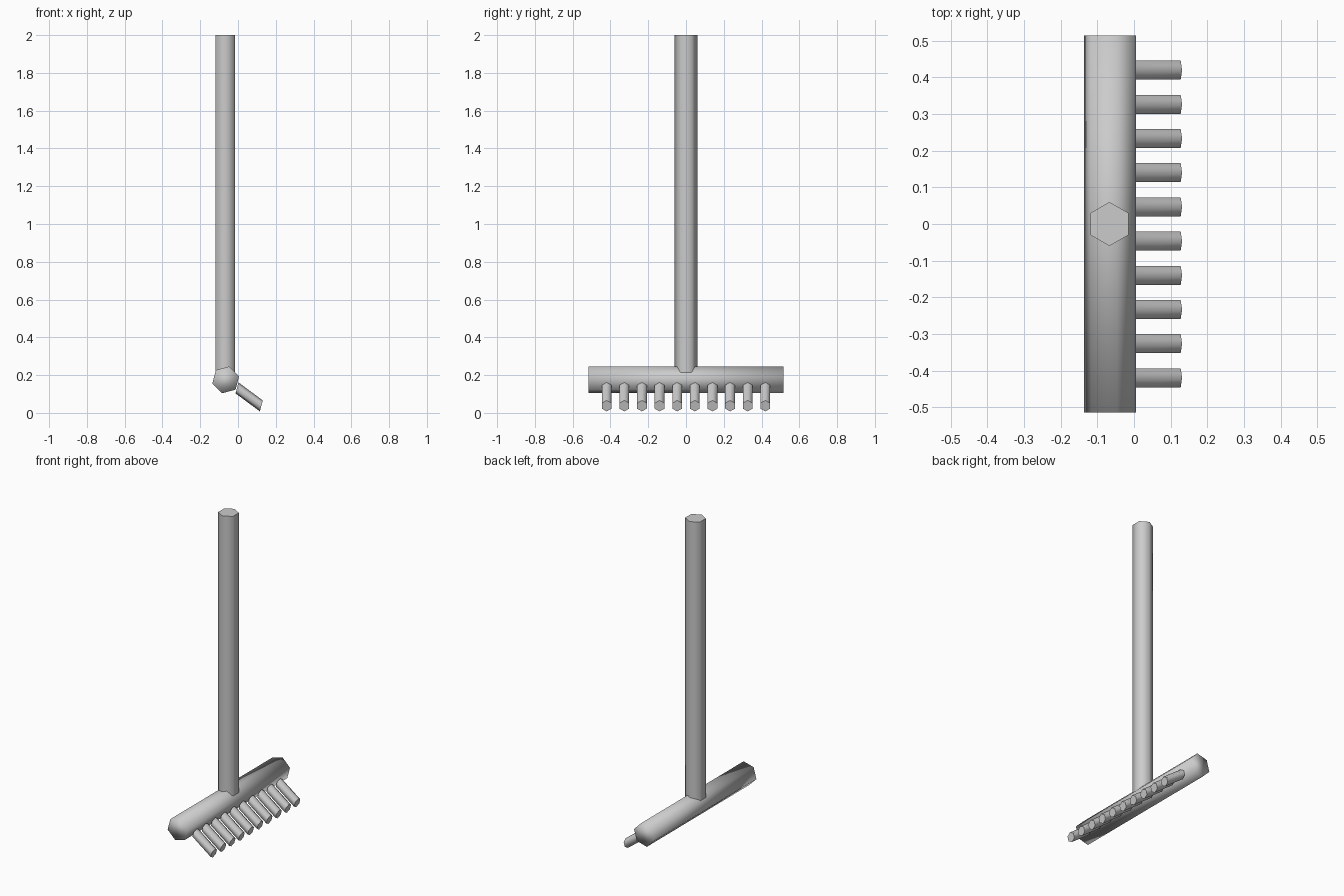
import bpy, bmesh
from math import radians, sin, cos, pi
from mathutils import Vector

cube = bpy.data.objects.get("Cube")
if cube:
    bpy.data.objects.remove(cube, do_unlink=True)

grey = bpy.data.materials.new("plain_grey")
grey.use_nodes = True
colour = (0.6, 0.6, 0.6, 1)
grey.diffuse_color = colour
grey.node_tree.nodes["Principled BSDF"].inputs["Base Color"].default_value = colour


def hex_prism(name, start, u, v, radius, sweep, phase=0.0, smooth_caps=False):
    """Six-sided bar: a hexagon in the u-v plane swept along a vector."""
    bm = bmesh.new()
    ring = []
    for i in range(6):
        a = phase + i * pi / 3
        ring.append(bm.verts.new(start + radius * (cos(a) * u + sin(a) * v)))
    base = bm.faces.new(ring)
    top = bmesh.ops.extrude_face_region(bm, geom=[base], use_keep_orig=True)
    moved = [g for g in top["geom"] if isinstance(g, bmesh.types.BMVert)]
    bmesh.ops.translate(bm, verts=moved, vec=sweep)
    bmesh.ops.recalc_face_normals(bm, faces=bm.faces)
    # Smooth sides, with crisp cap rims unless the caps blend in
    for f in bm.faces:
        f.smooth = True
        if len(f.verts) == 6 and not smooth_caps:
            for e in f.edges:
                e.smooth = False
    mesh = bpy.data.meshes.new(name)
    bm.to_mesh(mesh)
    bm.free()
    mesh.materials.append(grey)
    obj = bpy.data.objects.new(name, mesh)
    bpy.context.collection.objects.link(obj)
    return obj


X, Y, Z = Vector((1, 0, 0)), Vector((0, 1, 0)), Vector((0, 0, 1))
tilt = radians(15)

# Handle
hex_prism("handle", Vector((-0.067, 0, 0.18)), X, Y, 0.06, Z * 1.82, phase=pi / 2)

# Crossbar head, rolled slightly about its length
hex_prism("head", Vector((-0.065, -0.515, 0.175)), X, Z, 0.0735, Y * 1.03,
          phase=tilt, smooth_caps=True)

# Teeth slanting down from the head, ends parallel to the head's side face
slant = radians(36.5)
along = Vector((cos(slant), 0, -sin(slant)))
end_up = Vector((sin(tilt), 0, cos(tilt)))
length = 0.16
for i in range(10):
    y = -0.42 + i * 0.84 / 9
    tip = Vector((0.1235, y, 0.037))
    hex_prism(f"tooth_{i + 1}", tip - along * length, end_up, Y, 0.03, along * length)
